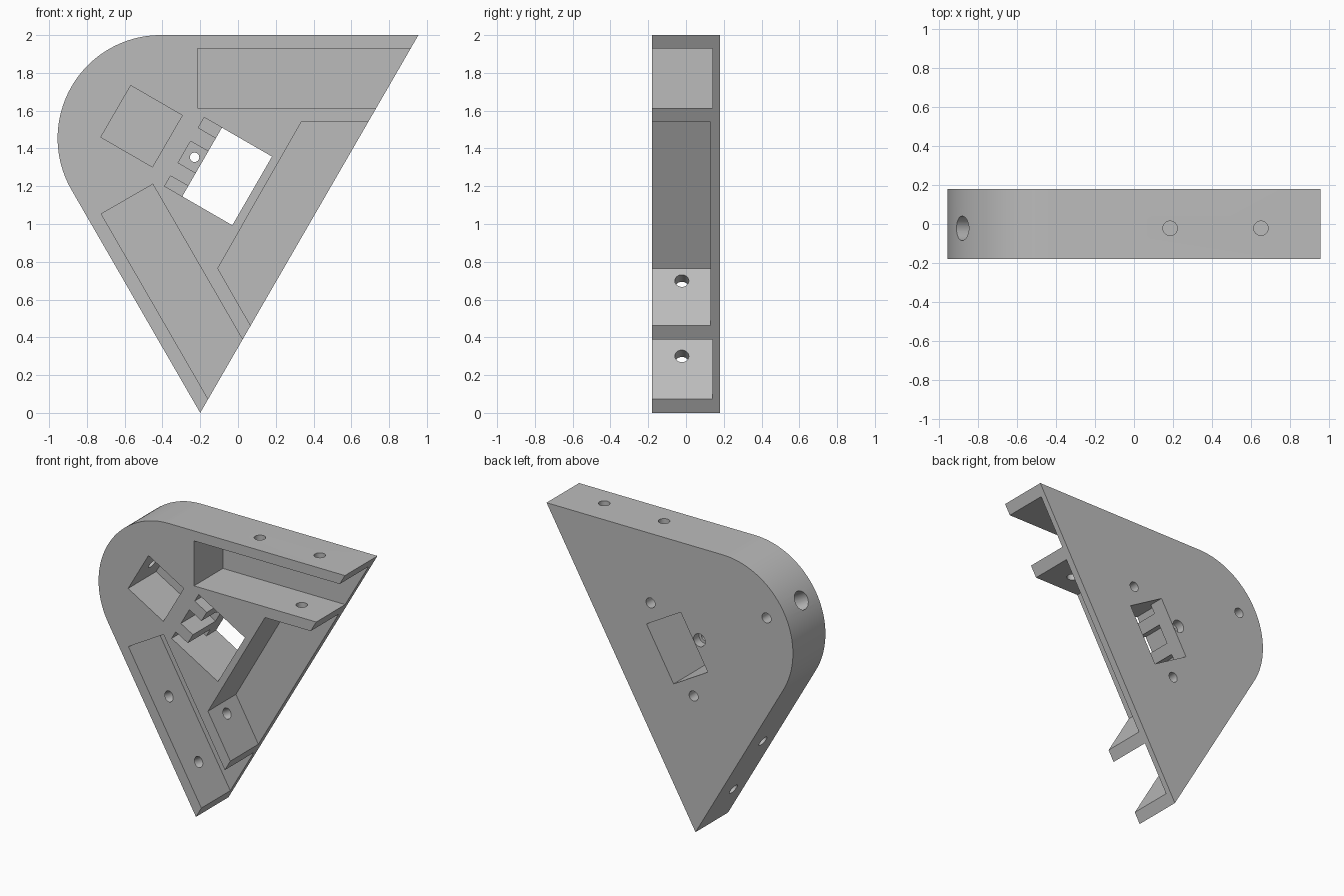
import bpy, bmesh, math
from mathutils import Vector

if "Cube" in bpy.data.objects:
    bpy.data.objects.remove(bpy.data.objects["Cube"])

FRONT, BACK = -0.18, 0.18
S, C = 0.5, math.sqrt(3) / 2

grey = bpy.data.materials.new("mid_grey")
grey.diffuse_color = (0.5, 0.5, 0.5, 1)
grey.use_nodes = True
grey.node_tree.nodes["Principled BSDF"].inputs["Base Color"].default_value = grey.diffuse_color


def prism(name, pts, y0, y1):
    """Extrude an (x, z) outline from y0 to y1."""
    bm = bmesh.new()
    face = bm.faces.new([bm.verts.new((x, y0, z)) for x, z in pts])
    ext = bmesh.ops.extrude_face_region(bm, geom=[face])
    moved = [v for v in ext["geom"] if isinstance(v, bmesh.types.BMVert)]
    bmesh.ops.translate(bm, verts=moved, vec=(0, y1 - y0, 0))
    bmesh.ops.recalc_face_normals(bm, faces=bm.faces)
    mesh = bpy.data.meshes.new(name)
    bm.to_mesh(mesh)
    bm.free()
    ob = bpy.data.objects.new(name, mesh)
    bpy.context.collection.objects.link(ob)
    return ob


def drill(start, end, r):
    """Cylinder cutter between two points."""
    a, b = Vector(start), Vector(end)
    bpy.ops.mesh.primitive_cylinder_add(vertices=32, radius=r, depth=(b - a).length,
                                        location=(a + b) / 2)
    ob = bpy.context.object
    ob.rotation_euler = (b - a).to_track_quat('Z', 'Y').to_euler()
    return ob


def cut(body, cutter):
    mod = body.modifiers.new("cut", 'BOOLEAN')
    mod.operation, mod.solver, mod.object = 'DIFFERENCE', 'EXACT', cutter
    bpy.context.view_layer.objects.active = body
    bpy.ops.object.modifier_apply(modifier=mod.name)
    bpy.data.objects.remove(cutter)


def left(along, inset):
    """Point measured along and inward from the left sloping edge."""
    return (-0.2 - S * along + C * inset, C * along + S * inset)


# Triangular body with one rounded corner
R, cx, cz = 0.546, -0.409, 1.454
arc = [(cx + R * math.cos(math.radians(90 + 120 * i / 40)),
        cz + R * math.sin(math.radians(90 + 120 * i / 40))) for i in range(41)]
body = prism("triangular_bracket", [(0.955, 2.0)] + arc + [(-0.2, 0.0)], FRONT, BACK)
body.data.materials.append(grey)

# Front pockets: top, left, right, tilted square
pockets = [
    ([(-0.215, 1.615), (1.4, 1.615), (1.4, 1.93), (-0.215, 1.93)], 0.14),
    ([left(1.174, 0.073), left(1.174, 0.388), left(-0.3, 0.388), left(-0.3, 0.073)], 0.14),
    ([(0.335, 1.54), (1.2, 1.54), (0.34, -0.014), (-0.107, 0.765)], 0.13),
    ([(-0.568, 1.733), (-0.295, 1.575), (-0.453, 1.302), (-0.726, 1.46)], 0.13),
]
for pts, depth in pockets:
    cut(body, prism("pocket_cutter", pts, FRONT - 0.1, depth))

# Through window, then three shallower notches along its left side
w0 = Vector((-0.085, 1.51))
down, out = Vector((-S, -C)), Vector((-C, S))
win = [w0, w0 - out * 0.306, w0 - out * 0.306 + down * 0.42, w0 + down * 0.42]
cut(body, prism("window_cutter", win, FRONT - 0.1, BACK + 0.1))
for a, b in ((0, 0.063), (0.145, 0.277), (0.357, 0.42)):
    pts = [w0 + down * a + out * 0.108, w0 + down * a - out * 0.05,
           w0 + down * b - out * 0.05, w0 + down * b + out * 0.108]
    cut(body, prism("notch_cutter", pts, FRONT - 0.1, 0.07))

# Screw holes through the walls
HY, r = -0.022, 0.037
for x in (0.185, 0.65):
    cut(body, drill((x, HY, 1.85), (x, HY, 2.1), r))
cut(body, drill((0.51, HY, 1.5), (0.51, HY, 1.68), r))
for a in (0.305, 0.765):
    (x0, z0), (x1, z1) = left(a, -0.1), left(a, 0.15)
    cut(body, drill((x0, HY, z0), (x1, HY, z1), r))
(x0, z0), (x1, z1) = left(0.54, 0.33), left(0.54, 0.52)
cut(body, drill((x0, HY, z0), (x1, HY, z1), r))

# Stepped hole from the rounded corner into the tilted pocket
def corner(t):
    return (-0.882 + C * t, HY, 1.731 - S * t)
cut(body, drill(corner(-0.15), corner(0.2), 0.0625))
cut(body, drill(corner(0.15), corner(0.33), 0.035))

# Blind holes in the back and the stepped hole behind the middle notch
for x, z in ((0.149, 1.513), (-0.75, 1.648), (-0.185, 0.95)):
    cut(body, drill((x, 0.0, z), (x, BACK + 0.1, z), 0.035))
cut(body, drill((-0.23, 0.0, 1.353), (-0.23, BACK + 0.1, 1.353), 0.025))
cut(body, drill((-0.23, 0.12, 1.353), (-0.23, BACK + 0.1, 1.353), 0.045))

# Smooth curved walls, keep edges sharp
bpy.ops.object.select_all(action='DESELECT')
body.select_set(True)
bpy.context.view_layer.objects.active = body
bpy.ops.object.shade_smooth_by_angle(angle=math.radians(30))
